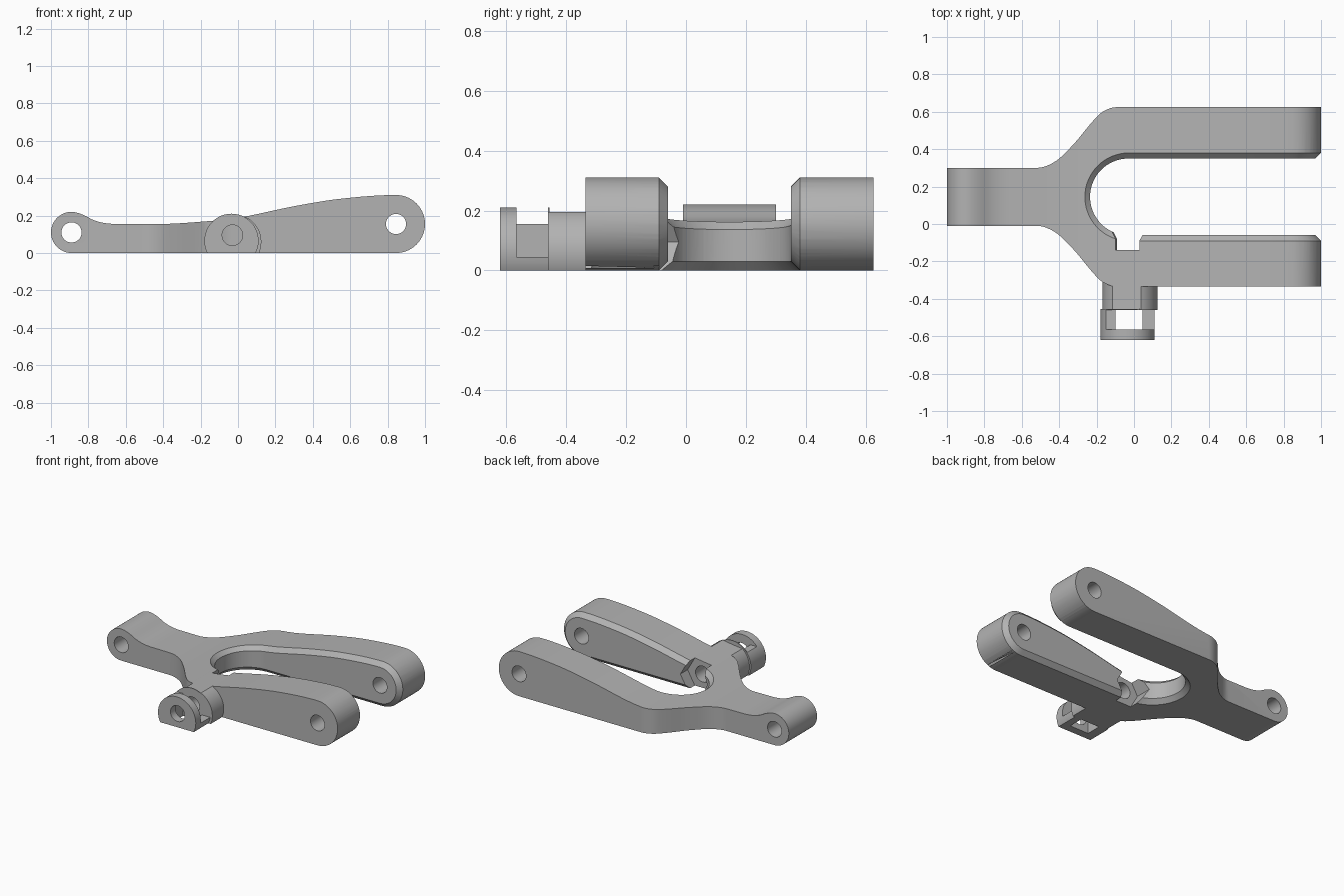
import bpy, bmesh, math
from mathutils import Vector

if "Cube" in bpy.data.objects:
    bpy.data.objects.remove(bpy.data.objects["Cube"])

grey = bpy.data.materials.new("plain grey")
grey.diffuse_color = (0.45, 0.45, 0.45, 1)
grey.use_nodes = True
grey.node_tree.nodes["Principled BSDF"].inputs["Base Color"].default_value = grey.diffuse_color


def make_object(name, bm):
    bmesh.ops.recalc_face_normals(bm, faces=bm.faces[:])
    mesh = bpy.data.meshes.new(name)
    bm.to_mesh(mesh)
    bm.free()
    mesh.materials.append(grey)
    obj = bpy.data.objects.new(name, mesh)
    bpy.context.collection.objects.link(obj)
    return obj


def prism(name, pts, axis, a, b):
    """Extrude a closed 2D outline from a to b along y (points x,z) or z (points x,y)."""
    bm = bmesh.new()
    put = (lambda p, t: (p[0], t, p[1])) if axis == 'Y' else (lambda p, t: (p[0], p[1], t))
    lo = [bm.verts.new(put(p, a)) for p in pts]
    hi = [bm.verts.new(put(p, b)) for p in pts]
    bm.faces.new(lo)
    bm.faces.new(hi)
    n = len(pts)
    for i in range(n):
        j = (i + 1) % n
        bm.faces.new((lo[i], lo[j], hi[j], hi[i]))
    return make_object(name, bm)


def box(name, x0, x1, y0, y1, z0, z1):
    return prism(name, [(x0, z0), (x1, z0), (x1, z1), (x0, z1)], 'Y', y0, y1)


def arc(cx, cy, r, a0, a1, n):
    return [(cx + r * math.cos(math.radians(a0 + (a1 - a0) * i / n)),
             cy + r * math.sin(math.radians(a0 + (a1 - a0) * i / n))) for i in range(n + 1)]


def circle(cx, cy, r, n=48):
    return arc(cx, cy, r, 0, 360, n)[:-1]


def combine(obj, tool, operation):
    mod = obj.modifiers.new("join", 'BOOLEAN')
    mod.operation = operation
    mod.solver = 'EXACT'
    mod.object = tool
    bpy.context.view_layer.objects.active = obj
    bpy.ops.object.modifier_apply(modifier=mod.name)
    bpy.data.objects.remove(tool)


def curve(keys, x):
    """Smooth height through key points."""
    n = len(keys)
    x = min(max(x, keys[0][0]), keys[-1][0])
    i = max(k for k in range(n - 1) if keys[k][0] <= x)

    def slope(k):
        if k in (0, n - 1):
            return 0.0
        return (keys[k + 1][1] - keys[k - 1][1]) / (keys[k + 1][0] - keys[k - 1][0])
    (xa, ya), (xb, yb) = keys[i], keys[i + 1]
    h = xb - xa
    t = (x - xa) / h
    return (ya * (2 * t**3 - 3 * t**2 + 1) + yb * (3 * t**2 - 2 * t**3)
            + h * slope(i) * (t**3 - 2 * t**2 + t) + h * slope(i + 1) * (t**3 - t**2))


# Side profile: two round ends joined by a rising top edge
TOP = [(-0.89, 0.22), (-0.83, 0.205), (-0.77, 0.175), (-0.70, 0.158), (-0.6, 0.155), (-0.4, 0.155),
       (-0.2, 0.167), (0, 0.188), (0.3, 0.25), (0.55, 0.29), (0.845, 0.31)]
SX = -0.03            # where the slot turns from straight to round


def top(x):
    return curve(TOP, x)


right_end = arc(0.845, 0.155, 0.155, -90, 90, 28)
top_right = [(x, top(x)) for x in [0.845 + (SX - 0.845) * i / 28 for i in range(1, 29)]]
top_left = [(x, top(x)) for x in [SX + (-0.89 - SX) * i / 40 for i in range(1, 40)]]
left_end = arc(-0.89, 0.11, 0.11, 90, 270, 24)
profile = right_end + top_right + top_left + left_end

# Plan outline: narrow tail flaring out into two arms
FLARE = [(-0.52, 0.155), (-0.42, 0.19), (-0.32, 0.285), (-0.22, 0.405), (-0.165, 0.457), (-0.09, 0.48)]
MID = 0.145
half = [(-1.2, 0.155)] + [(x, curve(FLARE, x)) for x in [-0.52 + 0.43 * i / 24 for i in range(25)]] + [(1.2, 0.48)]
plan = [(x, MID + w) for x, w in half] + [(x, MID - w) for x, w in reversed(half)]

body = prism("fork_arm", plan, 'Z', -0.2, 0.6)
collar = prism("collar", circle(-0.022, 0.06, 0.147), 'Y', -0.46, -0.25)
combine(body, collar, 'UNION')
combine(body, prism("side_profile", profile, 'Y', -0.9, 0.9), 'INTERSECT')

# Slot between the arms
R = 0.205
slot = arc(SX, MID, R, -90, -270, 36)
combine(body, prism("slot", slot + [(1.3, MID + R), (1.3, MID - R)], 'Z', -0.2, 0.6), 'DIFFERENCE')

# Chamfer along the whole slot edge: sweep of a triangle with profile normal N and slot normal M
def top_normal(x):
    return Vector((-(top(x + 0.003) - top(x - 0.003)) / 0.006, 0, 1)).normalized()


rail = [(SX, 0, Vector((0, 0, -1)))]
rail += [(x, z, Vector((x - 0.845, 0, z - 0.155)).normalized()) for x, z in right_end]
rail += [(x, z, top_normal(x)) for x, z in top_right]
stations = [(Vector((x, MID - R, z)), n, Vector((0, 1, 0))) for x, z, n in rail]
inward = [Vector((SX - x, MID - y, 0)).normalized() for x, y in slot]
stations += [(Vector((x, y, top(x))), top_normal(x), m) for (x, y), m in list(zip(slot, inward))[1:-1]]
stations += [(Vector((x, MID + R, z)), n, Vector((0, -1, 0))) for x, z, n in reversed(rail)]
stations += [(Vector((x, y, 0)), Vector((0, 0, -1)), m) for (x, y), m in list(zip(slot, inward))[-2:0:-1]]
bm = bmesh.new()
rings = [[bm.verts.new(p + n * a + m * b) for a, b in ((0.02, -0.05), (-0.05, 0.02), (0.02, 0.02))]
         for p, n, m in stations]
for i, ring in enumerate(rings):
    nxt = rings[(i + 1) % len(rings)]
    for k in range(3):
        j = (k + 1) % 3
        bm.faces.new((ring[k], ring[j], nxt[j], nxt[k]))
bmesh.ops.triangulate(bm, faces=bm.faces[:])
combine(body, make_object("slot_chamfer", bm), 'DIFFERENCE')

# Cable socket on the front: round plate and side walls with open windows
socket = prism("socket", circle(-0.035, 0.065, 0.145), 'Y', -0.62, -0.455)
for cut in ((-0.5, 0.5, -0.8, 0, -0.5, 0),
            (-0.10, 0.045, -0.565, -0.46, -0.3, 0.5),
            (-0.5, 0.5, -0.565, -0.46, 0.155, 0.5),
            (0.0, 0.5, -0.565, -0.46, 0.045, 0.5)):
    combine(socket, box("window", *cut), 'DIFFERENCE')
combine(body, socket, 'UNION')

# Hexagonal nut pocket, bolt hole and pivot holes
combine(body, prism("nut_pocket", circle(-0.03, 0.095, 0.1155, 6), 'Y', -0.14, 0.1), 'DIFFERENCE')
combine(body, prism("bolt_hole", circle(-0.03, 0.095, 0.055, 32), 'Y', -0.8, -0.1), 'DIFFERENCE')
for x, z in ((-0.89, 0.11), (0.845, 0.155)):
    combine(body, prism("pivot_hole", circle(x, z, 0.054, 32), 'Y', -0.9, 0.9), 'DIFFERENCE')

# Smooth rounded faces, sharp edges kept
bpy.ops.object.select_all(action='DESELECT')
body.select_set(True)
bpy.context.view_layer.objects.active = body
bpy.ops.object.shade_smooth_by_angle(angle=math.radians(25))
